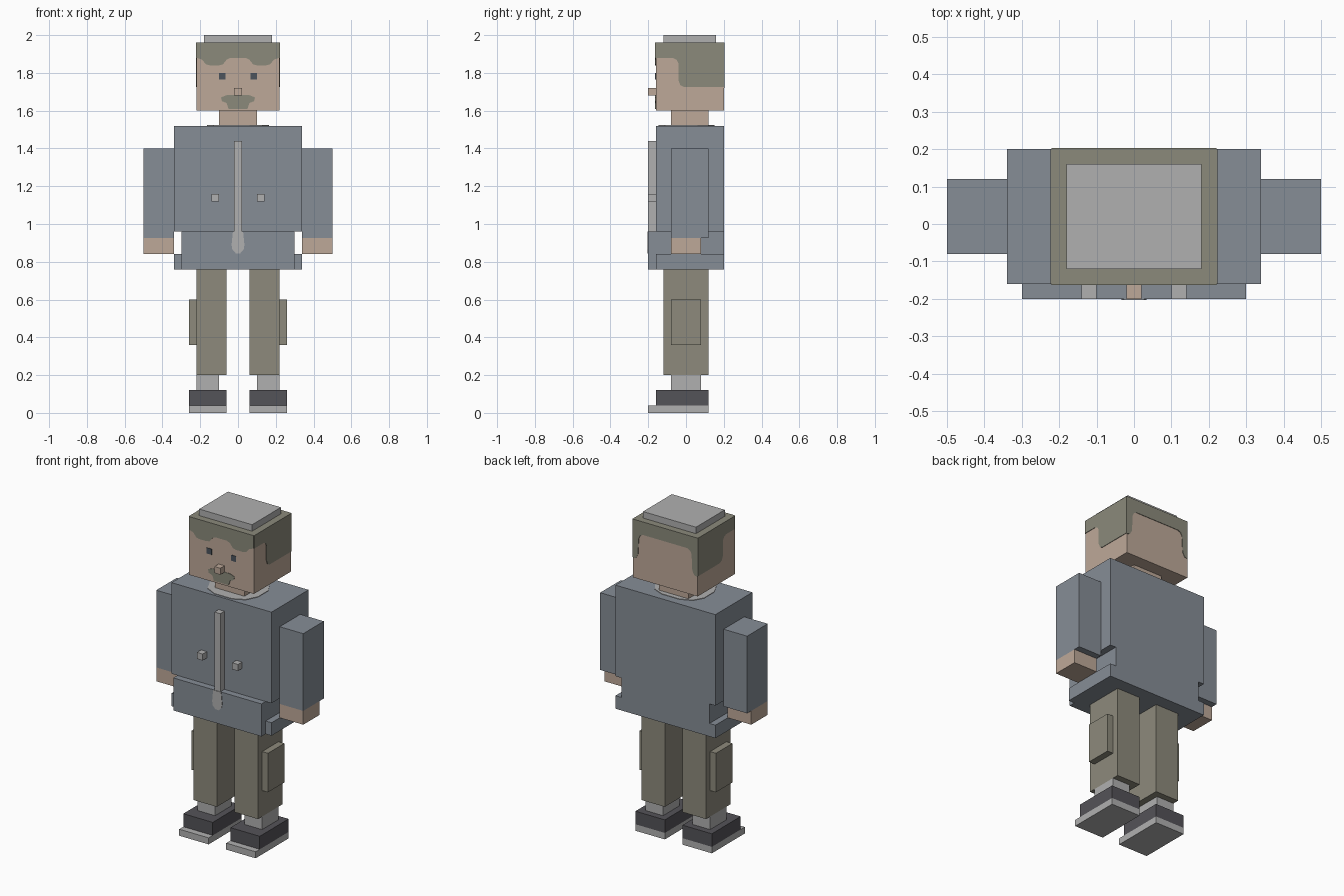
import bpy, bmesh
from mathutils import Vector

if "Cube" in bpy.data.objects:
    bpy.data.objects.remove(bpy.data.objects["Cube"], do_unlink=True)


def material(name, *rgb):
    linear = [((c / 255 + 0.055) / 1.055) ** 2.4 for c in rgb] + [1.0]
    m = bpy.data.materials.new(name)
    m.use_nodes = True
    m.diffuse_color = linear
    m.node_tree.nodes["Principled BSDF"].inputs["Base Color"].default_value = linear
    return m


GREY = material("light grey", 176, 176, 176)
JACKET = material("slate blue", 134, 141, 150)
SKIN = material("skin", 190, 169, 153)
OLIVE = material("olive trousers", 141, 138, 124)
HAIR = material("olive hair", 139, 138, 123)
SHOE = material("dark shoe", 84, 83, 88)
EYE = material("dark eye", 76, 83, 92)


def finish(name, bm, *mats):
    bmesh.ops.recalc_face_normals(bm, faces=bm.faces)
    mesh = bpy.data.meshes.new(name)
    bm.to_mesh(mesh)
    bm.free()
    for m in mats:
        mesh.materials.append(m)
    ob = bpy.data.objects.new(name, mesh)
    bpy.context.collection.objects.link(ob)
    return ob


def box(name, xs, ys, zs, mat):
    """Box between the given limits on each axis."""
    bm = bmesh.new()
    bmesh.ops.create_cube(bm, size=1)
    for v in bm.verts:
        v.co = Vector([r[0] if c < 0 else r[1] for c, r in zip(v.co, (xs, ys, zs))])
    return finish(name, bm, mat)


def pair(name, xs, ys, zs, mat):
    """Box on the left side and its mirror image on the right."""
    box("left_" + name, xs, ys, zs, mat)
    box("right_" + name, (-xs[1], -xs[0]), ys, zs, mat)


def plate(name, points, place, out, mat):
    """Thin painted plate: a 2D outline placed on a face and pushed outward."""
    bm = bmesh.new()
    face = bm.faces.new([bm.verts.new(place(*p)) for p in points])
    new = bmesh.ops.extrude_face_region(bm, geom=[face])["geom"]
    for v in new:
        if isinstance(v, bmesh.types.BMVert):
            v.co += Vector(out) * 0.003
    return finish(name, bm, mat)


def symmetric(half):
    """Close a half outline with its mirror image."""
    return half + [(-u, v) for u, v in reversed(half)]


def front(y):
    return lambda u, v: (u, y, v)


FORWARD, BACK = (0, -1, 0), (0, 1, 0)

# Head, neck and cap
head = box("head", (-0.22, 0.22), (-0.16, 0.20), (1.60, 1.96), SKIN)
head.data.materials.append(HAIR)
for p in head.data.polygons:
    p.material_index = int(p.normal.z > 0.5)
box("cap", (-0.18, 0.18), (-0.12, 0.16), (1.96, 2.0), GREY)
box("neck", (-0.10, 0.10), (-0.08, 0.12), (1.52, 1.60), SKIN)
box("nose", (-0.02, 0.02), (-0.20, -0.16), (1.68, 1.72), SKIN)

# Hair painted on the four sides of the head
fringe = [(0.04, 1.88), (0.06, 1.87), (0.08, 1.845), (0.10, 1.84), (0.15, 1.84),
          (0.17, 1.845), (0.19, 1.87), (0.22, 1.88), (0.22, 1.96)]
plate("front_hair", symmetric(fringe), front(-0.16), FORWARD, HAIR)
back_hair = [(0.15, 1.88), (0.17, 1.87), (0.18, 1.85), (0.185, 1.75),
             (0.20, 1.725), (0.22, 1.72), (0.22, 1.96)]
plate("back_hair", symmetric(back_hair), front(0.20), BACK, HAIR)
side_hair = [(-0.16, 1.96), (-0.16, 1.88), (-0.07, 1.88), (-0.05, 1.87), (-0.04, 1.85),
             (-0.04, 1.76), (-0.03, 1.735), (-0.01, 1.725), (0.20, 1.725), (0.20, 1.96)]
for side, s in (("left", 1), ("right", -1)):
    plate(side + "_hair", side_hair, lambda u, v: (0.22 * s, u, v), (s, 0, 0), HAIR)
    eye = [(0.065, 1.765), (0.10, 1.765), (0.10, 1.80), (0.065, 1.80)]
    plate(side + "_eye", [(s * u, v) for u, v in eye], front(-0.16), FORWARD, EYE)

# Moustache and beard
beard = [(0.05, 1.61), (0.06, 1.64), (0.085, 1.65), (0.09, 1.67), (0.06, 1.682)]
plate("beard", symmetric(beard), front(-0.16), FORWARD, HAIR)

# Jacket with lower hem and side flaps
box("jacket", (-0.34, 0.34), (-0.16, 0.20), (0.96, 1.52), JACKET)
box("jacket_hem", (-0.30, 0.30), (-0.20, 0.20), (0.76, 0.96), JACKET)
pair("hem_flap", (0.30, 0.34), (-0.16, 0.20), (0.76, 0.84), JACKET)
collar = [(0.06, -0.145), (0.13, -0.11), (0.165, -0.04), (0.165, 0.06), (0.13, 0.12), (0.06, 0.15)]
plate("collar", symmetric(collar), lambda u, v: (u, v, 1.52), (0, 0, 1), GREY)

# Tie and buttons
box("tie", (-0.02, 0.02), (-0.20, -0.16), (0.96, 1.44), GREY)
tip = [(0.012, 0.845), (0.03, 0.865), (0.034, 0.89), (0.027, 0.96)]
plate("tie_tip", symmetric(tip), front(-0.20), FORWARD, GREY)
pair("button", (0.10, 0.14), (-0.20, -0.16), (1.12, 1.16), GREY)

# Arms
pair("sleeve", (0.34, 0.50), (-0.08, 0.12), (0.925, 1.40), JACKET)
pair("hand", (0.34, 0.50), (-0.08, 0.08), (0.84, 0.925), SKIN)

# Legs
pair("trouser_leg", (0.06, 0.22), (-0.12, 0.12), (0.20, 0.76), OLIVE)
pair("pocket", (0.22, 0.26), (-0.08, 0.08), (0.36, 0.60), OLIVE)
pair("sock", (0.10, 0.22), (-0.08, 0.08), (0.12, 0.20), GREY)
pair("shoe", (0.06, 0.26), (-0.16, 0.12), (0.04, 0.12), SHOE)
pair("sole", (0.06, 0.26), (-0.20, 0.12), (0.0, 0.04), GREY)
